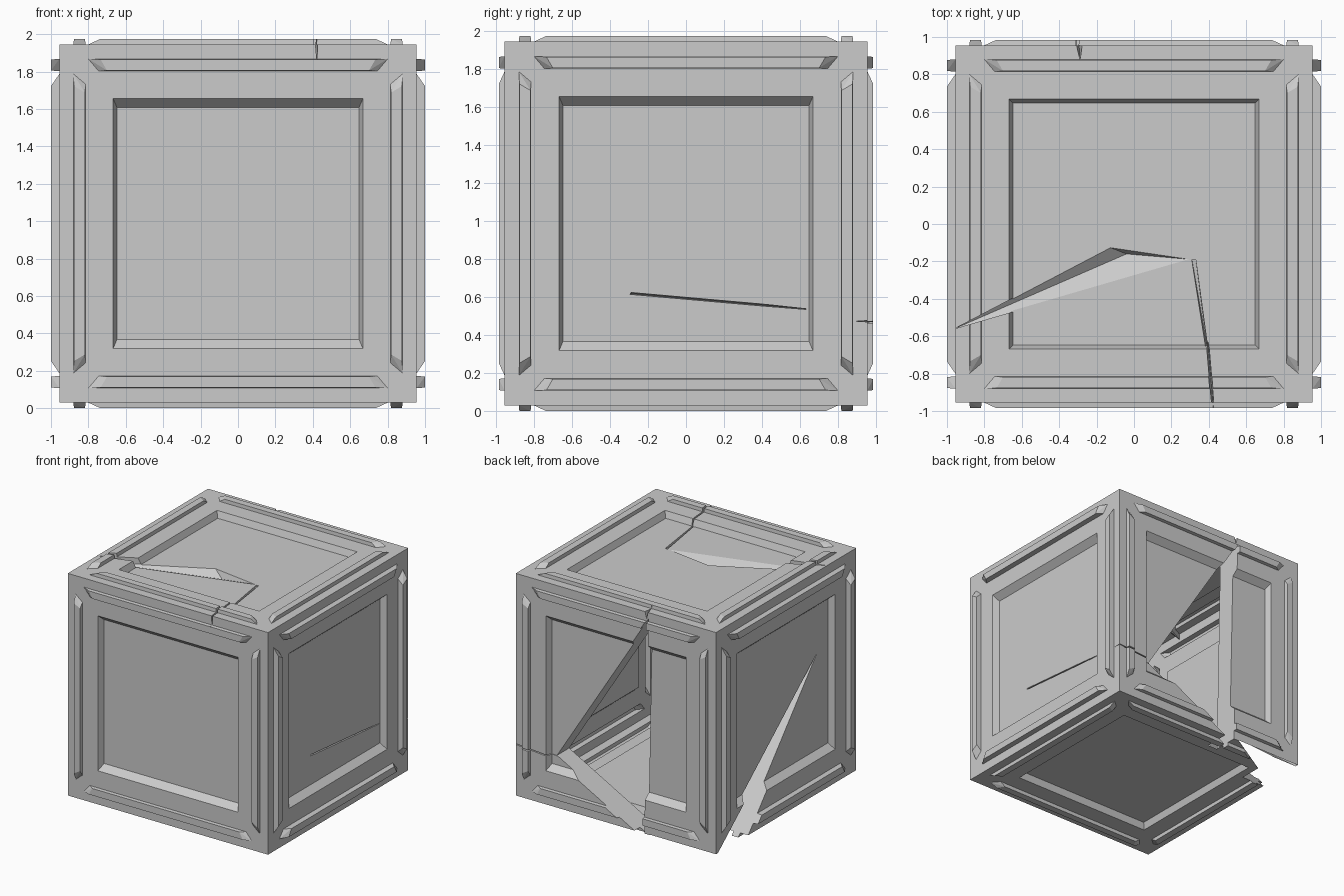
import bpy, bmesh
from mathutils import Vector

if "Cube" in bpy.data.objects:
    bpy.data.objects.remove(bpy.data.objects["Cube"])

HALF = (0.955, 0.955, 0.9575)     # half size of the plain box
RIDGE = (0.045, 0.03, 0.03)       # ridge height on x, y, z faces
CZ = 0.9875                       # centre height


def add_hull(bm, pts):
    vs = [bm.verts.new(p) for p in pts]
    res = bmesh.ops.convex_hull(bm, input=vs)
    extra = {g for g in res["geom_interior"] + res["geom_unused"]
             if isinstance(g, bmesh.types.BMVert) and g.is_valid and not g.link_faces}
    if extra:
        bmesh.ops.delete(bm, geom=list(extra), context='VERTS')


def make_object(name, bm):
    bmesh.ops.recalc_face_normals(bm, faces=bm.faces[:])
    bmesh.ops.dissolve_limit(bm, angle_limit=0.005, verts=bm.verts[:], edges=bm.edges[:])
    me = bpy.data.meshes.new(name)
    bm.to_mesh(me)
    bm.free()
    ob = bpy.data.objects.new(name, me)
    bpy.context.collection.objects.link(ob)
    return ob


def on_face(axis, sign, a, ca, b, cb, h):
    """Point on a box face: axis a gets ca, axis b gets cb, h is height above the face."""
    p = Vector((0, 0, 0))
    p[axis] = sign * (HALF[axis] + h)
    p[a], p[b] = ca, cb
    p.z += CZ
    return p


# plain box
bm = bmesh.new()
add_hull(bm, [(x * HALF[0], y * HALF[1], CZ + z * HALF[2])
              for x in (-1, 1) for y in (-1, 1) for z in (-1, 1)])
crate = make_object("cracked_crate", bm)

# mitred ridges along the face borders, and sunken panels
ridges, panels = bmesh.new(), bmesh.new()
for axis in range(3):
    others = [i for i in range(3) if i != axis]
    for sign in (-1, 1):
        for a, b in (others, others[::-1]):
            for side in (-1, 1):
                pts = []
                for e in (-1, 1):
                    for out, length, h in ((0.88, 0.80, -0.02), (0.815, 0.745, -0.02),
                                           (0.88, 0.80, 0), (0.815, 0.745, 0),
                                           (0.877, 0.735, RIDGE[axis]), (0.818, 0.70, RIDGE[axis])):
                        pts.append(on_face(axis, sign, a, e * length, b, side * out, h))
                add_hull(ridges, pts)
        a, b = others
        inner = [0.647 if (i != 2) else 0.62 for i in others]
        pts = []
        for ea in (-1, 1):
            for eb in (-1, 1):
                pts += [on_face(axis, sign, a, ea * 0.668, b, eb * 0.668, 0.05),
                        on_face(axis, sign, a, ea * 0.668, b, eb * 0.668, 0),
                        on_face(axis, sign, a, ea * inner[0], b, eb * inner[1], -0.055)]
        add_hull(panels, pts)

jobs = [(make_object("ridge_tool", ridges), 'UNION'),
        (make_object("panel_tool", panels), 'DIFFERENCE')]


def cut(pts):
    b = bmesh.new()
    add_hull(b, pts)
    jobs.append((make_object("break_tool", b), 'DIFFERENCE'))


# sunken splinter and cracks on the top
cut([(x, y, z) for x, y in ((-0.96, -0.56), (-0.13, -0.125), (0.31, -0.19))
     for z in (1.893, 2.05)] + [(-0.04, -0.16, 1.835)])
cut([(0.305, -0.19, 2.05), (0.325, -0.19, 2.05), (0.36, -0.66, 2.05), (0.40, -0.64, 2.05),
     (0.31, -0.19, 1.88), (0.33, -0.19, 1.88), (0.39, -0.65, 1.83)])
cut([(0.375, -0.63, 2.05), (0.405, -0.63, 2.05), (0.415, -1.05, 2.05), (0.44, -1.05, 2.05),
     (0.395, -0.63, 1.86), (0.43, -1.05, 1.86)])
cut([(-0.285, 0.87, 2.05), (-0.34, 1.1, 2.05), (-0.25, 1.1, 2.05),
     (-0.29, 0.88, 1.90), (-0.30, 1.1, 1.86)])

# crack on the right side
cut([(1.05, -0.31, 0.605), (1.05, -0.29, 0.645), (1.05, -0.26, 0.625), (1.05, 0.64, 0.545),
     (1.05, 0.64, 0.53), (0.85, -0.29, 0.618), (0.85, 0.63, 0.537)])

# crack on the back, running to the right edge
cut([(0.58, 1.05, 0.455), (0.58, 1.05, 0.435), (1.05, 1.05, 0.49), (1.05, 1.05, 0.475),
     (0.58, 0.87, 0.445), (1.05, 0.9, 0.48)])

# broken-out holes: back, left side, bottom corner
BACK, LEFT, FLOOR = 0.735, -0.735, 0.034
cut([(x, y, z) for x, z in ((-0.31, 1.89), (0.60, 0.45), (-0.27, -0.02)) for y in (BACK, 1.1)])
cut([(x, y, z) for y, z in ((0.97, 0.0), (0.56, -0.02), (-0.50, 1.2)) for x in (-1.1, LEFT)])
cut([(x, y, z) for x, y in ((-0.26, 0.99), (-1.02, 1.0), (-1.02, 0.54)) for z in (-0.1, FLOOR)])

for tool, op in jobs:
    tool.hide_render = True
    m = crate.modifiers.new(tool.name, 'BOOLEAN')
    m.operation, m.object, m.solver = op, tool, 'EXACT'

dg = bpy.context.evaluated_depsgraph_get()
mesh = bpy.data.meshes.new_from_object(crate.evaluated_get(dg))
crate.modifiers.clear()
crate.data = mesh
for tool, _ in jobs:
    bpy.data.objects.remove(tool)

# open the holes into the hollow inside
bm = bmesh.new()
bm.from_mesh(mesh)
gone = []
for f in bm.faces:
    for axis, value in ((0, LEFT), (1, BACK), (2, FLOOR)):
        if all(abs(v.co[axis] - value) < 1e-3 for v in f.verts):
            gone.append(f)
            break
bmesh.ops.delete(bm, geom=gone, context='FACES')
bm.to_mesh(mesh)
bm.free()
for p in mesh.polygons:
    p.use_smooth = False
